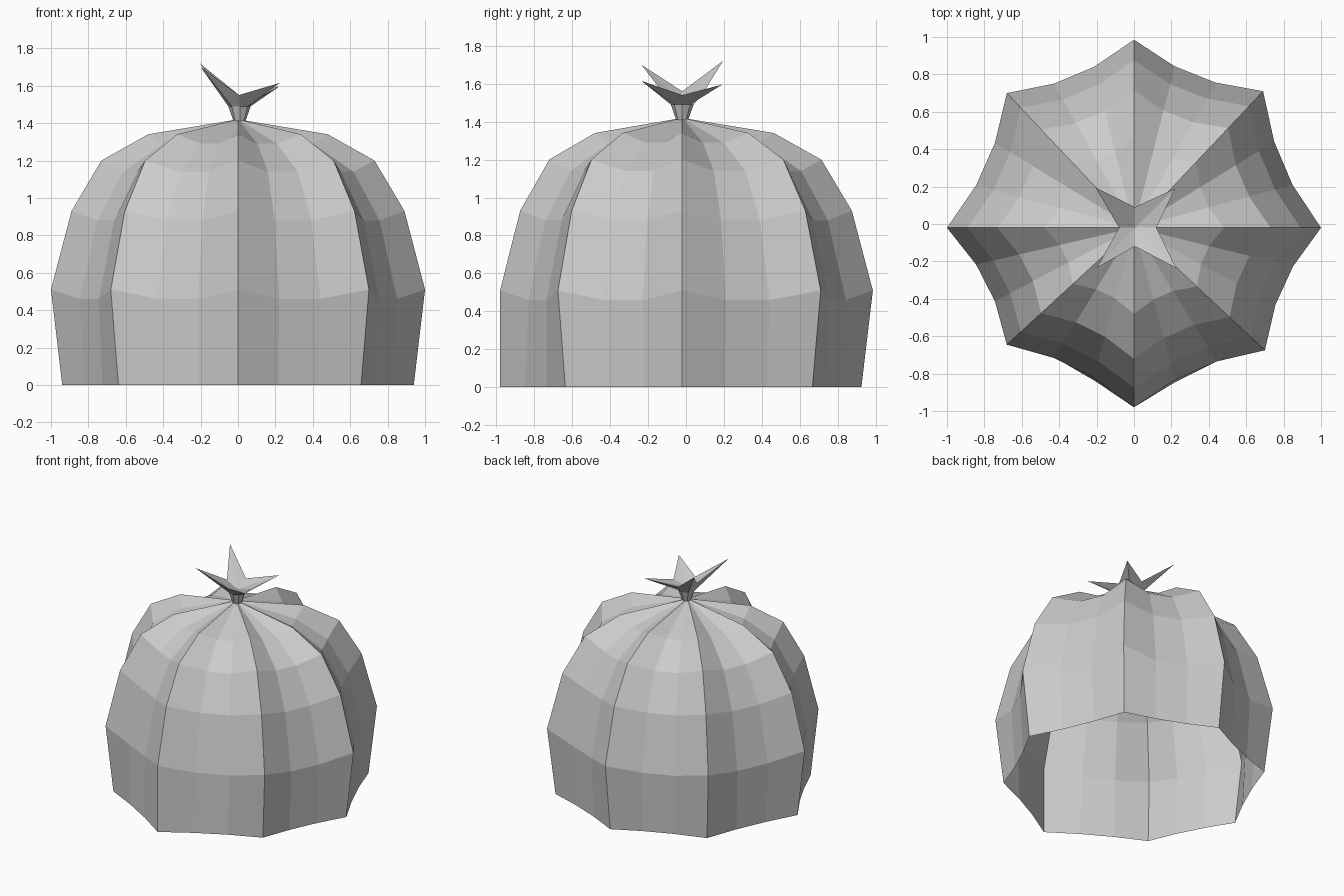
import bpy, bmesh
from mathutils import Vector

if "Cube" in bpy.data.objects:
    bpy.data.objects.remove(bpy.data.objects["Cube"])


def make_object(name, rings, top):
    """Skin equal-length rings from bottom to top and close with a fan."""
    bm = bmesh.new()
    loops = [[bm.verts.new(p) for p in ring] for ring in rings]
    n = len(loops[0])
    for a, b in zip(loops, loops[1:]):
        for i in range(n):
            j = (i + 1) % n
            bm.faces.new((a[i], a[j], b[j], b[i]))
    tip = bm.verts.new(top)
    for i in range(n):
        bm.faces.new((loops[-1][i], loops[-1][(i + 1) % n], tip))
    mesh = bpy.data.meshes.new(name)
    bm.to_mesh(mesh)
    bm.free()
    obj = bpy.data.objects.new(name, mesh)
    bpy.context.collection.objects.link(obj)
    return obj


centre = Vector((0, -0.02))

# Widest points of the eight ridges, seen from above
ridges = [Vector(p) for p in [(1, -.02), (.69, .71), (0, .985), (-.68, .70),
                              (-1, -.02), (-.68, -.645), (0, -.98), (.70, -.675)]]

# Canopy levels: radius factor, ridge height, sag height, inward pull of panel
levels = [(.94, 0, 0, .98), (1, .51, .46, .945), (.89, .93, .88, .945),
          (.73, 1.20, 1.14, .94), (.48, 1.34, 1.29, .93)]


def canopy_ring(radius, z_ridge, z_sag, pull):
    corners = [centre + (p - centre) * radius for p in ridges]
    if z_ridge == 0:
        corners[6] = ridges[6].copy()  # front ridge falls straight down
    ring = []
    for i, a in enumerate(corners):
        b = corners[(i + 1) % 8]
        ring.append((a.x, a.y, z_ridge))
        for t in (1 / 3, 2 / 3):
            p = centre + (a.lerp(b, t) - centre) * pull
            ring.append((p.x, p.y, z_sag))
    return ring


# Open-bottomed ribbed canopy
make_object("canopy", [canopy_ring(*lv) for lv in levels], (0, -.02, 1.42))

# Gathered neck flaring into a four-pointed tuft
tuft = [(.12, -.02, 1.54), (.22, .19, 1.595), (.005, .09, 1.55), (-.205, .195, 1.72),
        (-.08, -.02, 1.56), (-.2, -.235, 1.70), (.005, -.12, 1.55), (.225, -.235, 1.615)]


def neck_ring(r, z):
    ring = []
    for x, y, _ in tuft:
        d = (Vector((x, y)) - centre).normalized() * r
        ring.append((d.x + .008, d.y - .02, z))
    return ring


make_object("knot_tuft", [neck_ring(.032, 1.41), neck_ring(.06, 1.49), tuft],
            (.005, -.02, 1.51))
